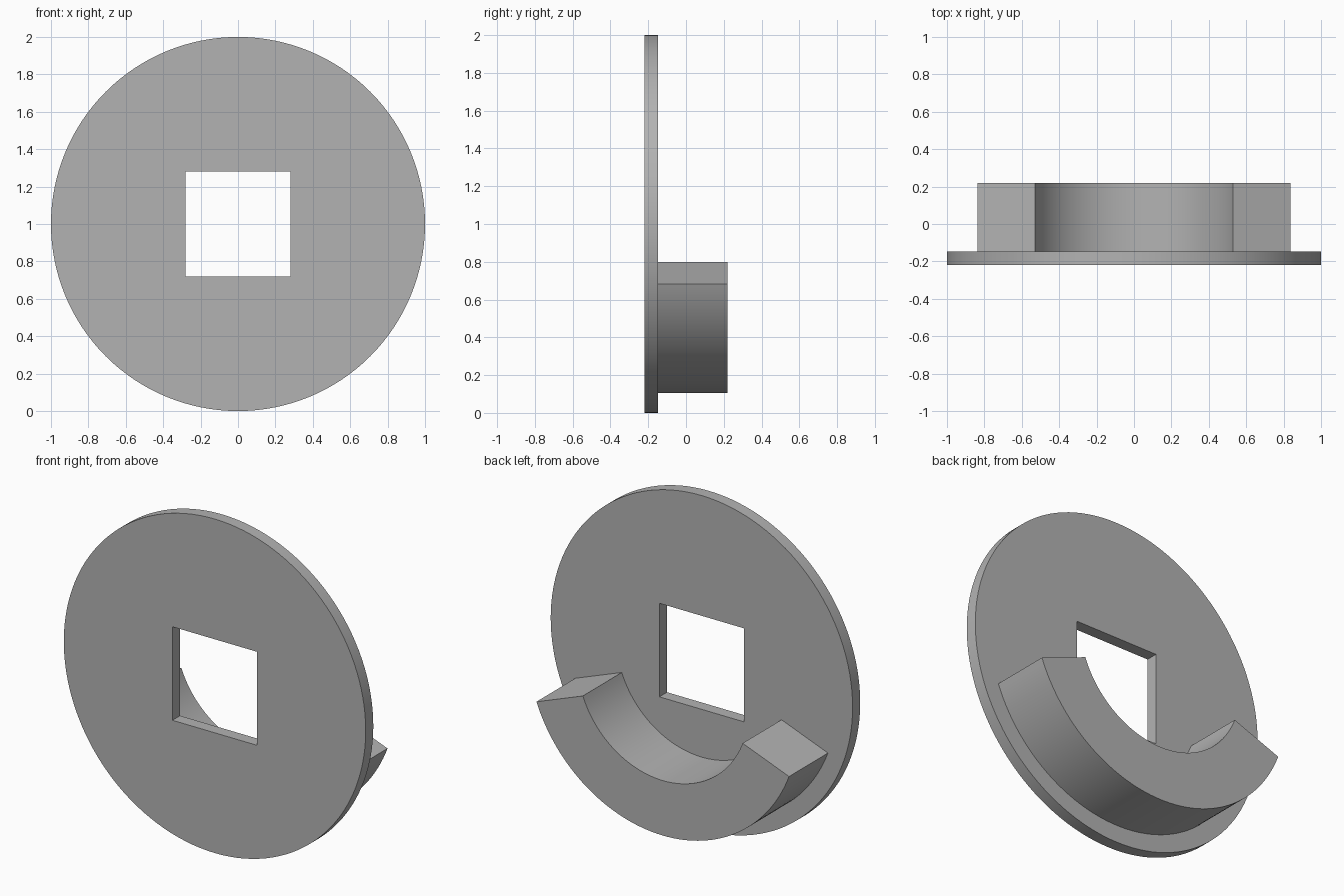
import bpy
import bmesh
from math import sin, cos, radians, tau

old = bpy.data.objects.get("Cube")
if old:
    bpy.data.objects.remove(old, do_unlink=True)

CENTRE_Z = 1.0

grey = bpy.data.materials.new("plain grey")
grey.use_nodes = True
colour = (0.45, 0.45, 0.45, 1)
grey.diffuse_color = colour
grey.node_tree.nodes["Principled BSDF"].inputs["Base Color"].default_value = colour


def round_edge(radius):
    return lambda a: radius


def square_edge(half):
    return lambda a: half / max(abs(cos(a)), abs(sin(a)))


def band(name, inner, outer, start, sweep, steps, front, back):
    """Sweep a rectangular section about the y axis between two outlines."""
    closed = abs(sweep - tau) < 1e-6
    bm = bmesh.new()
    sections = []
    for i in range(steps if closed else steps + 1):
        a = start + sweep * i / steps
        corners = ((inner(a), front), (outer(a), front),
                   (outer(a), back), (inner(a), back))
        sections.append([bm.verts.new((r * cos(a), y, CENTRE_Z + r * sin(a)))
                         for r, y in corners])
    pairs = list(zip(sections, sections[1:]))
    if closed:
        pairs.append((sections[-1], sections[0]))
    else:
        bm.faces.new(sections[0])
        bm.faces.new(sections[-1])
    for s, t in pairs:
        for k in range(4):
            n = (k + 1) % 4
            bm.faces.new((s[k], s[n], t[n], t[k]))
    bmesh.ops.recalc_face_normals(bm, faces=bm.faces)
    mesh = bpy.data.meshes.new(name)
    bm.to_mesh(mesh)
    bm.free()
    mesh.materials.append(grey)
    obj = bpy.data.objects.new(name, mesh)
    bpy.context.collection.objects.link(obj)
    bpy.ops.object.select_all(action="DESELECT")
    obj.select_set(True)
    bpy.context.view_layer.objects.active = obj
    bpy.ops.object.shade_smooth_by_angle(angle=radians(30))
    return obj


# Thin round plate with a square hole through its middle
band("round_plate", square_edge(0.28), round_edge(1.0),
     0, tau, 128, -0.22, -0.148)

# Curved block standing out from the back, around the lower part of the plate
tilt = radians(20.8)
band("curved_block", round_edge(0.566), round_edge(0.895),
     tau / 2 + tilt, tau / 2 - 2 * tilt, 64, -0.148, 0.22)
